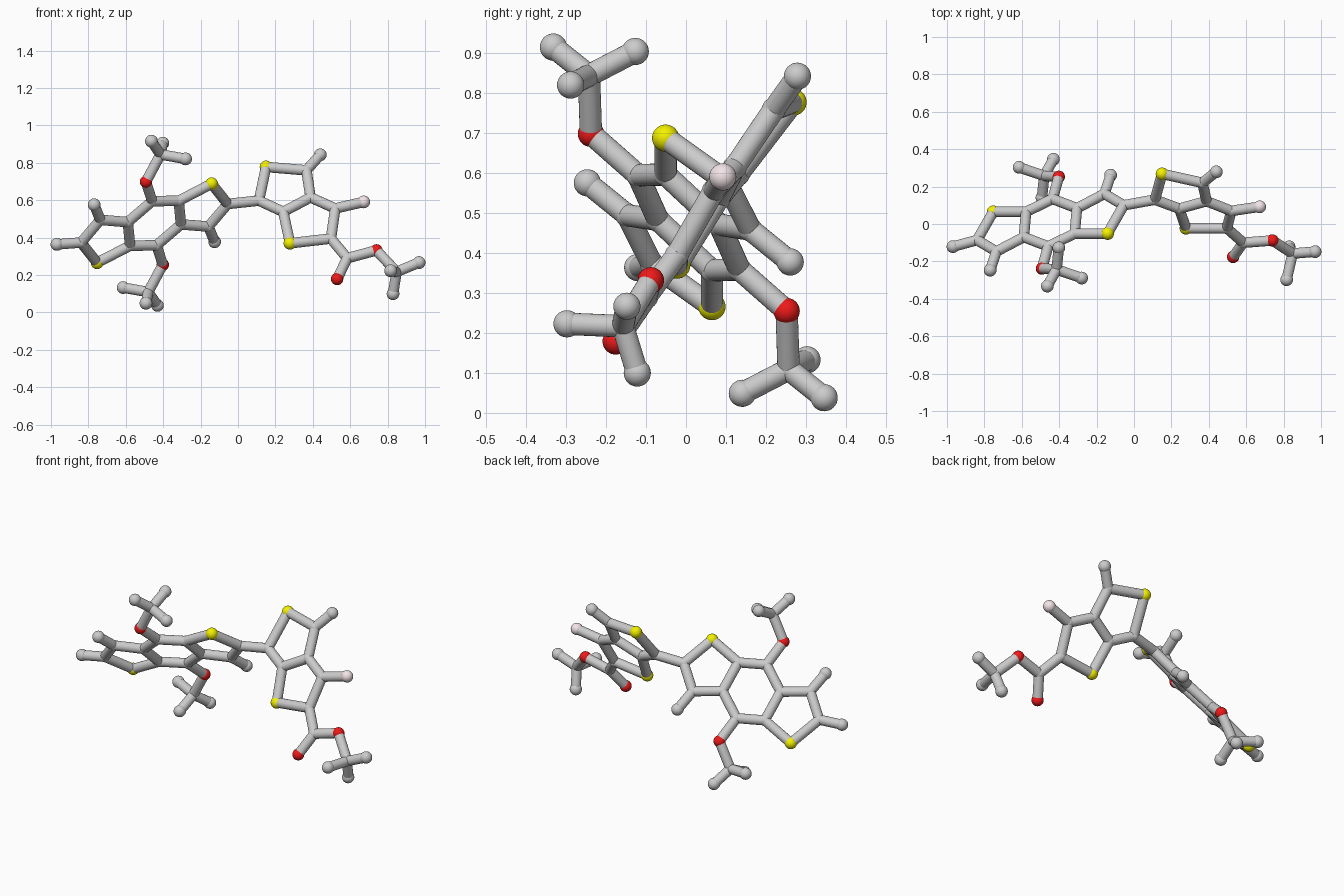
import bpy, bmesh
from mathutils import Vector

if "Cube" in bpy.data.objects:
    bpy.data.objects.remove(bpy.data.objects["Cube"])

ATOM_R = {"C": 0.030, "H": 0.034, "O": 0.033, "S": 0.034, "F": 0.034}
BOND_R = 0.028
NAMES = {"C": "carbon_ball", "H": "hydrogen_ball", "O": "oxygen_ball",
         "S": "sulfur_ball", "F": "fluorine_ball"}
COLORS = {"O": (0.85, 0.01, 0.01, 1), "S": (0.9, 0.88, 0.0, 1),
          "F": (0.9, 0.78, 0.8, 1)}


def finish(bm, name, mat=None):
    me = bpy.data.meshes.new(name)
    bm.to_mesh(me)
    bm.free()
    for p in me.polygons:
        p.use_smooth = True
    if mat:
        me.materials.append(mat)
    return me


def place(me, name, loc):
    ob = bpy.data.objects.new(name, me)
    ob.location = loc
    bpy.context.collection.objects.link(ob)
    return ob


# shared ball meshes, one per element
BALLS = {}
for el, r in ATOM_R.items():
    mat = None
    if el in COLORS:
        mat = bpy.data.materials.new(NAMES[el] + "_colour")
        mat.diffuse_color = COLORS[el]
        mat.use_nodes = True
        mat.node_tree.nodes["Principled BSDF"].inputs["Base Color"].default_value = mat.diffuse_color
    bm = bmesh.new()
    bmesh.ops.create_uvsphere(bm, u_segments=32, v_segments=16, radius=r)
    BALLS[el] = finish(bm, NAMES[el], mat)

# shared open tube, one unit long
bm = bmesh.new()
bmesh.ops.create_cone(bm, cap_ends=False, segments=24, radius1=BOND_R,
                      radius2=BOND_R, depth=1)
STICK = finish(bm, "bond_stick")


def stick(a, b):
    a, b = Vector(a), Vector(b)
    ob = place(STICK, "bond_stick", (a + b) / 2)
    ob.rotation_mode = 'QUATERNION'
    ob.rotation_quaternion = (b - a).to_track_quat('Z', 'Y')
    ob.scale = (1, 1, (b - a).length)


def build(atoms, bonds, move=lambda v: v):
    # an atom key starts with its element letter
    pos = {k: move(Vector(v)) for k, v in atoms.items()}
    for k, v in pos.items():
        place(BALLS[k[0]], NAMES[k[0]], v)
    for chain in bonds:
        keys = chain.split()
        for a, b in zip(keys, keys[1:]):
            stick(pos[a], pos[b])
    return pos


# half of the three-ring core, relative to its centre, with one side arm
CENTRE = Vector((-0.447, 0.007, 0.477))
half = {
    "S1": (0.306, -0.058, 0.211), "C2": (0.392, 0.093, 0.103),
    "C3": (0.289, 0.154, -0.018), "Ca": (0.142, 0.077, -0.006),
    "Cb": (0.130, -0.058, 0.120), "C8": (-0.012, -0.127, 0.118),
    "H3": (0.322, 0.254, -0.099), "O1": (-0.045, -0.245, 0.222),
    "Cm": (0.033, -0.250, 0.368), "Hm1": (-0.016, -0.339, 0.439),
    "Hm2": (0.083, -0.296, 0.344 + 0.0), "Hm3": (0.045, -0.134, 0.428),
}
half["Hm2"] = (0.167, -0.296, 0.344)
half_bonds = ["Cb S1 C2 C3 Ca Cb C8 O1 Cm Hm1", "Hm2 Cm Hm3", "C3 H3"]
right = build(half, half_bonds, lambda v: CENTRE + v)
left = build(half, half_bonds, lambda v: CENTRE - v)   # point mirror
stick(right["Ca"], left["C8"])
stick(left["Ca"], right["C8"])

# end cap on the far left
end = Vector((-0.968, -0.121, 0.364))
place(BALLS["H"], NAMES["H"], end)
stick(left["C2"], end)

# fused two-ring unit on the right with its end group
fused = {
    "C1": (0.112, 0.130, 0.598), "S1": (0.150, 0.268, 0.778),
    "C2": (0.366, 0.220, 0.760), "H2": (0.440, 0.279, 0.843),
    "C3": (0.388, 0.122, 0.615), "C4": (0.242, 0.082, 0.538),
    "S2": (0.278, -0.023, 0.370), "C5": (0.497, -0.023, 0.395),
    "C6": (0.520, 0.070, 0.556), "F1": (0.672, 0.092, 0.591),
    "C7": (0.584, -0.100, 0.290), "O1": (0.530, -0.176, 0.179),
    "O2": (0.740, -0.088, 0.332), "C8": (0.848, -0.158, 0.217),
    "Ha": (0.968, -0.148, 0.267), "Hb": (0.816, -0.298, 0.223),
    "Hc": (0.829, -0.122, 0.100),
}
ring = build(fused, ["C1 S1 C2 C3 C4 C1", "C4 S2 C5 C6 C3", "C2 H2", "C6 F1",
                     "C5 C7 O2 C8 Ha", "C7 O1", "Hb C8 Hc"])
stick(right["C2"], ring["C1"])
